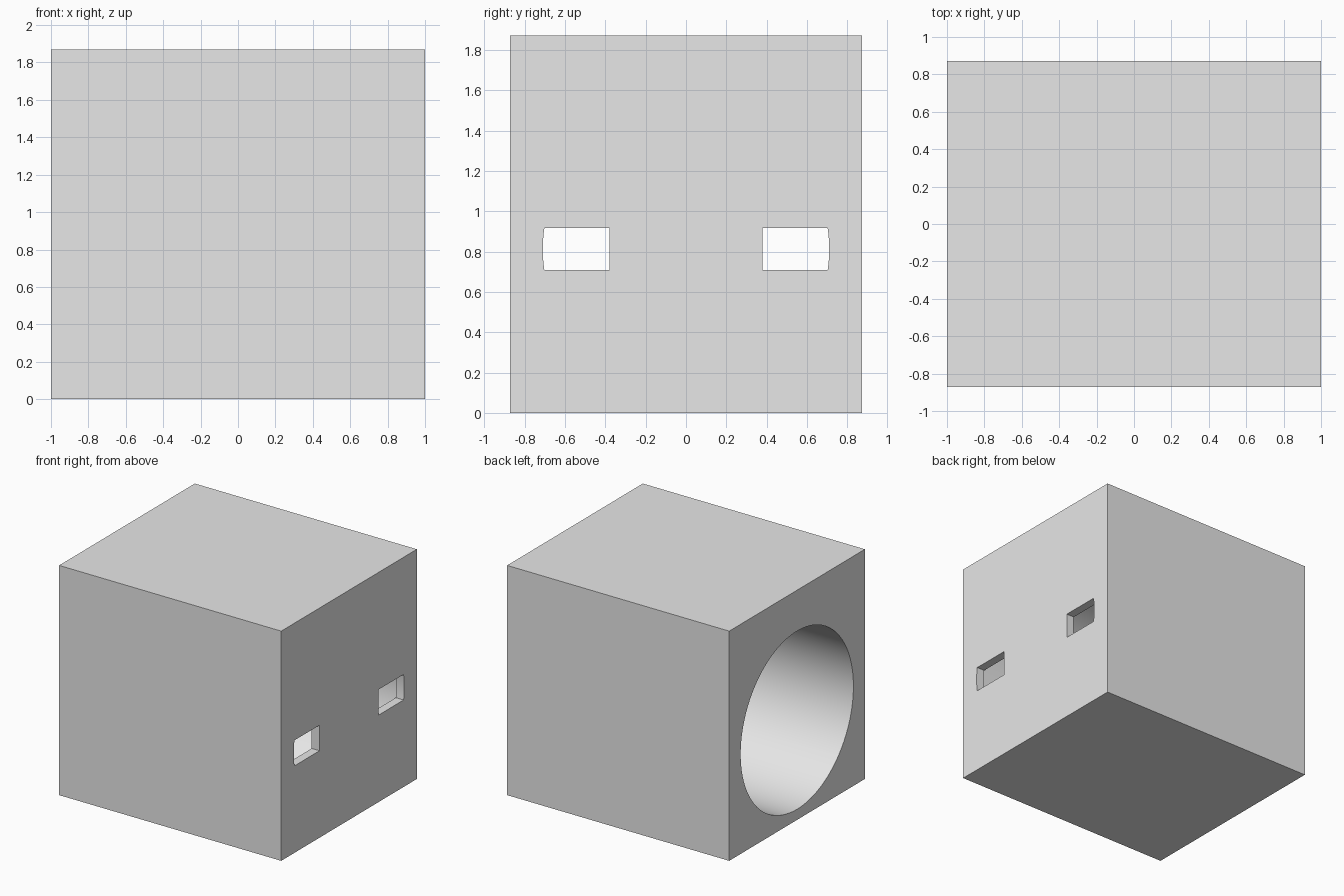
import bpy, bmesh, math
from mathutils import Vector

cube = bpy.data.objects.get("Cube")
if cube:
    bpy.data.objects.remove(cube, do_unlink=True)

LENGTH, DEPTH, HEIGHT = 2.0, 1.745, 1.87
AXIS_Z = 0.812          # height of the bore axis
BORE_R = 0.725
SLOT_R, SLOT_IN, SLOT_HALF = 0.71, 0.38, 0.104
WALL = 0.07             # thickness of the closed end

grey = bpy.data.materials.new("light grey")
grey.use_nodes = True
grey.diffuse_color = (0.8, 0.8, 0.8, 1)
grey.node_tree.nodes["Principled BSDF"].inputs["Base Color"].default_value = (0.8, 0.8, 0.8, 1)


def prism(name, profile, x0, x1):
    """Extrude a (y, z) profile along x from x0 to x1."""
    bm = bmesh.new()
    face = bm.faces.new([bm.verts.new((x0, y, z)) for y, z in profile])
    result = bmesh.ops.extrude_face_region(bm, geom=[face])
    moved = [v for v in result["geom"] if isinstance(v, bmesh.types.BMVert)]
    bmesh.ops.translate(bm, verts=moved, vec=Vector((x1 - x0, 0, 0)))
    bmesh.ops.recalc_face_normals(bm, faces=bm.faces)
    mesh = bpy.data.meshes.new(name)
    bm.to_mesh(mesh)
    bm.free()
    mesh.materials.append(grey)
    obj = bpy.data.objects.new(name, mesh)
    bpy.context.collection.objects.link(obj)
    return obj


def arc(radius, start, end, steps):
    """Points on a circle about the bore axis."""
    angles = [start + (end - start) * i / steps for i in range(steps + 1)]
    return [(radius * math.cos(a), AXIS_Z + radius * math.sin(a)) for a in angles]


# Solid block
d = DEPTH / 2
block = prism("block", [(-d, 0), (d, 0), (d, HEIGHT), (-d, HEIGHT)], -LENGTH / 2, LENGTH / 2)

# Blind round bore, open on the -x end
cutters = [prism("bore_cutter", arc(BORE_R, 0, math.tau, 128)[:-1], -1.2, LENGTH / 2 - WALL)]

# Two slots through the closed end, rounded on their outer edges
half_angle = math.asin(SLOT_HALF / SLOT_R)
slot = arc(SLOT_R, -half_angle, half_angle, 8)
slot += [(SLOT_IN, AXIS_Z + SLOT_HALF), (SLOT_IN, AXIS_Z - SLOT_HALF)]
for side, label in ((1, "back"), (-1, "front")):
    cutters.append(prism(label + "_slot_cutter", [(side * y, z) for y, z in slot], 0.8, 1.2))

# Cut the block, then discard the cutters
bpy.ops.object.select_all(action="DESELECT")
bpy.context.view_layer.objects.active = block
block.select_set(True)
for cutter in cutters:
    cutter.hide_render = True
    mod = block.modifiers.new(cutter.name, "BOOLEAN")
    mod.operation = "DIFFERENCE"
    mod.solver = "EXACT"
    mod.object = cutter
    bpy.ops.object.modifier_apply(modifier=mod.name)
    bpy.data.objects.remove(cutter, do_unlink=True)

bpy.ops.object.shade_smooth_by_angle(angle=math.radians(30))
